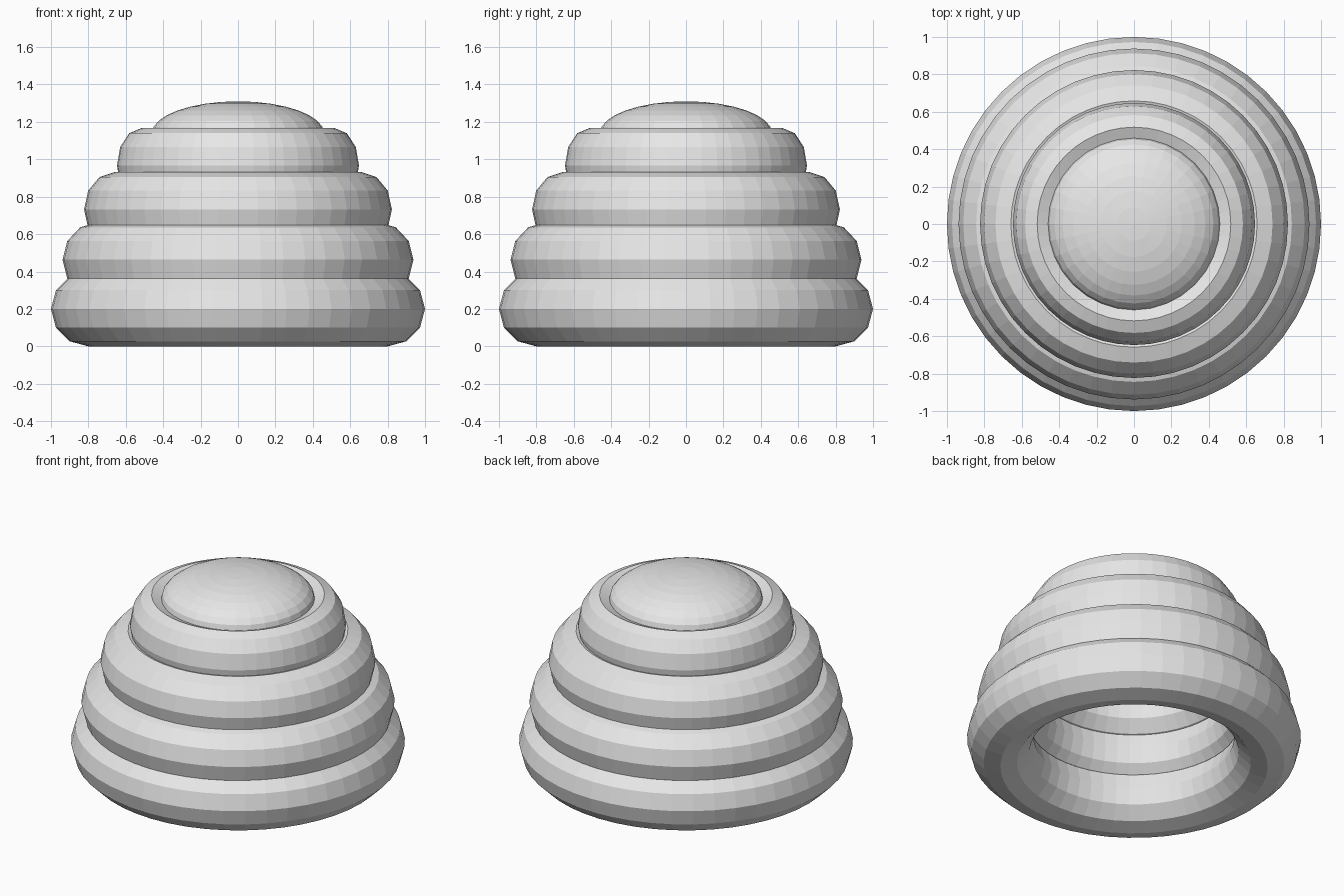
import bpy

if "Cube" in bpy.data.objects:
    bpy.data.objects.remove(bpy.data.objects["Cube"])

grey = bpy.data.materials.new("light grey")
grey.diffuse_color = (0.8, 0.8, 0.8, 1)
grey.use_nodes = True
grey.node_tree.nodes["Principled BSDF"].inputs["Base Color"].default_value = grey.diffuse_color


def finish(name, scale):
    ob = bpy.context.object
    ob.name = name
    ob.scale = scale
    bpy.ops.object.transform_apply(location=False, rotation=False, scale=True)
    ob.data.materials.append(grey)


# stacked rings: same ring narrowed in x and y, full height kept
rings = [(1.0, 0.2), (0.938, 0.463), (0.823, 0.732), (0.647, 0.966)]
for i, (s, z) in enumerate(rings):
    bpy.ops.mesh.primitive_torus_add(major_radius=0.8, minor_radius=0.2,
                                     major_segments=48, minor_segments=12,
                                     location=(0, 0, z))
    finish(f"hive_ring_{i + 1}", (s, s, 1))

# flattened dome closing the top
bpy.ops.mesh.primitive_uv_sphere_add(segments=32, ring_count=16, radius=1,
                                     location=(0, 0, 1.14))
finish("dome_cap", (0.46, 0.46, 0.17))
